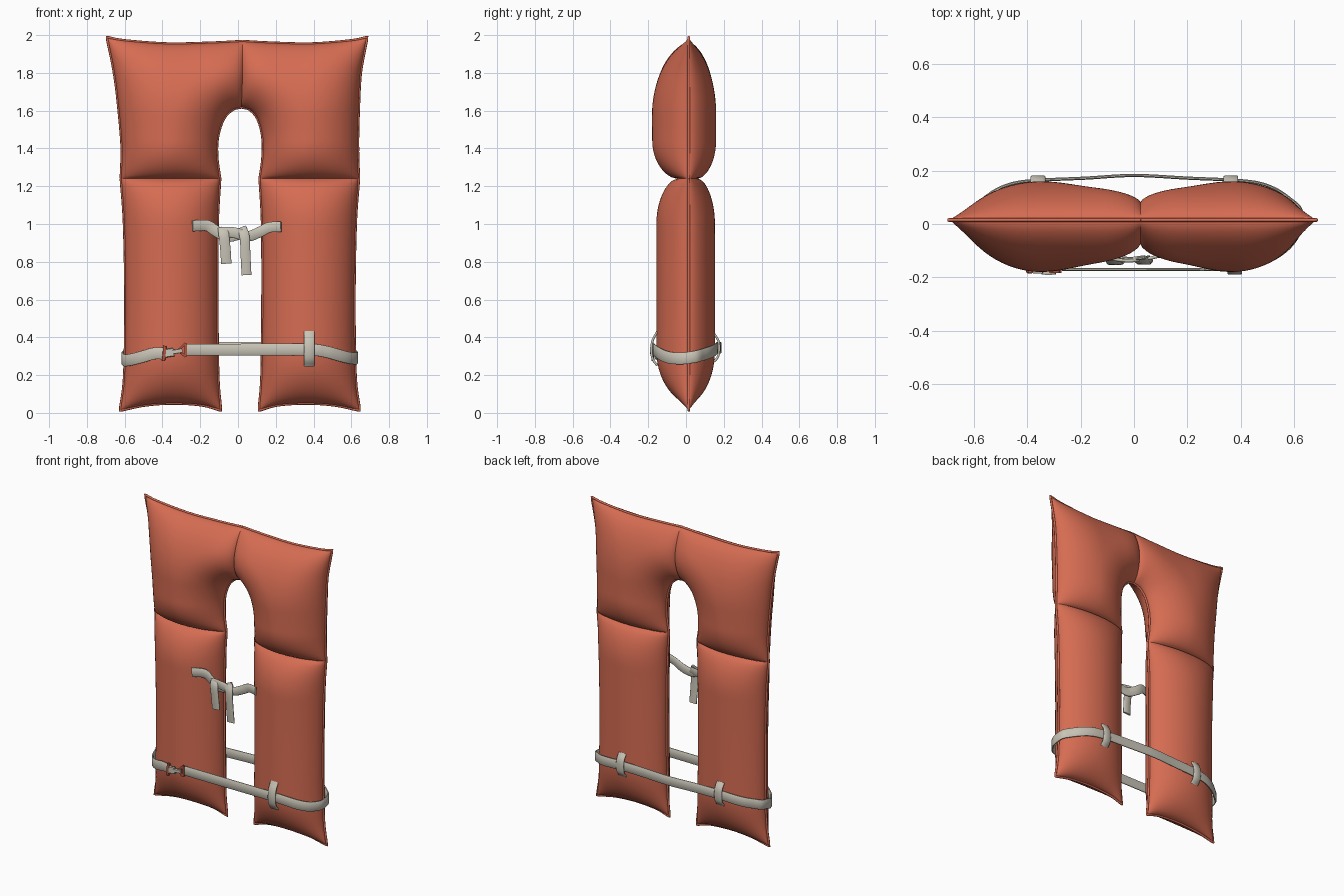
import bpy, bmesh, math
from mathutils import Vector
from mathutils.geometry import intersect_point_line

if "Cube" in bpy.data.objects:
    bpy.data.objects.remove(bpy.data.objects["Cube"])


def material(name, rgb):
    m = bpy.data.materials.new(name)
    m.diffuse_color = (*rgb, 1)
    m.use_nodes = True
    m.node_tree.nodes["Principled BSDF"].inputs["Base Color"].default_value = m.diffuse_color
    return m


ORANGE = material("orange fabric", (0.67, 0.15, 0.085))
WEBBING = material("grey webbing", (0.58, 0.55, 0.47))
RED = material("red metal", (0.45, 0.09, 0.05))
SEAM_Y = 0.015


def add_object(name, bm, mat, angle=60):
    bmesh.ops.recalc_face_normals(bm, faces=bm.faces[:])
    me = bpy.data.meshes.new(name)
    bm.to_mesh(me)
    bm.free()
    me.materials.append(mat)
    ob = bpy.data.objects.new(name, me)
    bpy.context.collection.objects.link(ob)
    bpy.ops.object.select_all(action='DESELECT')
    ob.select_set(True)
    bpy.context.view_layer.objects.active = ob
    bpy.ops.object.shade_smooth_by_angle(angle=math.radians(angle))
    return ob


def spline(pts, steps=10):
    """Dense Catmull-Rom curve through the points."""
    p = [Vector(q) for q in pts]
    p = [2 * p[0] - p[1]] + p + [2 * p[-1] - p[-2]]
    out = []
    for i in range(1, len(p) - 2):
        a, b, c, d = p[i - 1:i + 3]
        for k in range(steps):
            t = k / steps
            out.append(0.5 * (2 * b + (c - a) * t + (2 * a - 5 * b + 4 * c - d) * t * t
                              + (3 * b - a - 3 * c + d) * t ** 3))
    return out + [p[-2]]


def at(line, t):
    """Point at fraction t of the line's length."""
    left = t * sum((b - a).length for a, b in zip(line, line[1:]))
    for a, b in zip(line, line[1:]):
        seg = (b - a).length
        if left <= seg and seg > 0:
            return a.lerp(b, left / seg)
        left -= seg
    return line[-1].copy()


def distance(p, line):
    best = 9
    for a, b in zip(line, line[1:]):
        if (b - a).length < 1e-7:
            continue
        q, t = intersect_point_line(p, a, b)
        q = a if t < 0 else b if t > 1 else q.to_2d()
        best = min(best, (p - q.to_2d()).length)
    return best


def bulge(d, radius, low):
    k = min(d / radius, 1)
    return low + (1 - low) * max(0, 1 - (1 - k) ** 2) ** 0.6


def place(x, y, z, side):
    """Left-half outline point to model space (the vest is slightly lopsided)."""
    k = min(max((z - 1.4) / 0.4, 0), 1)
    return Vector((-side * x + 0.01 + k * (0.015 - 0.03 * abs(x) / 0.69), y, z))


def cushion(name, outer, inner, bottom, top, seams, front, back, nu=28, nv=46):
    """Puffed pillow over a four-sided outline, made for both sides."""
    ease = lambda t: 0.4 * t + 0.6 * (1 - math.cos(math.pi * t)) / 2
    grid = []
    for j in range(nv + 1):
        v = ease(j / nv)
        o, i = at(outer, v), at(inner, v)
        for k in range(nu + 1):
            u = ease(k / nu)
            p = (o.lerp(i, u) + at(bottom, u).lerp(at(top, u), v)
                 - bottom[0].lerp(bottom[-1], u).lerp(top[0].lerp(top[-1], u), v))
            h = 1
            for line, radius, low in seams:
                h *= bulge(distance(p, line), radius, low)
            grid.append((p, h))
    for label, side in (("left", 1), ("right", -1)):
        bm = bmesh.new()
        for depth in (-front, back):
            vs = [bm.verts.new(place(p.x, SEAM_Y + depth * h, p.y, side)) for p, h in grid]
            for j in range(nv):
                for k in range(nu):
                    a = j * (nu + 1) + k
                    bm.faces.new((vs[a], vs[a + 1], vs[a + nu + 2], vs[a + nu + 1]))
        bmesh.ops.remove_doubles(bm, verts=bm.verts[:], dist=1e-4)
        add_object(f"{label}_{name}", bm, ORANGE, 80)


def piping(name, line):
    for label, side in (("left", 1), ("right", -1)):
        cu = bpy.data.curves.new(f"{label}_{name}", 'CURVE')
        cu.dimensions = '3D'
        cu.bevel_depth, cu.bevel_resolution, cu.use_fill_caps = 0.007, 2, True
        sp = cu.splines.new('POLY')
        sp.points.add(len(line) - 1)
        for pt, p in zip(sp.points, line):
            pt.co = (*place(p.x, SEAM_Y, p.y, side), 1)
        cu.materials.append(ORANGE)
        ob = bpy.data.objects.new(cu.name, cu)
        bpy.context.collection.objects.link(ob)
        bpy.ops.object.select_all(action='DESELECT')
        ob.select_set(True)
        bpy.context.view_layer.objects.active = ob
        bpy.ops.object.convert(target='MESH')


def ribbon(name, pts, width, across=(0, 0, 1), thick=0.012, mat=WEBBING):
    """Flat strap swept along a smooth path."""
    line = spline(pts, 6)
    bm = bmesh.new()
    rings = []
    for i, p in enumerate(line):
        t = (line[min(i + 1, len(line) - 1)] - line[max(i - 1, 0)]).normalized()
        w = Vector(across)
        w = (w - t * w.dot(t)).normalized()
        n = t.cross(w)
        rings.append([bm.verts.new(p + w * width / 2 * a + n * thick / 2 * b)
                      for a, b in ((-1, -.4), (-.85, -1), (.85, -1), (1, -.4),
                                   (1, .4), (.85, 1), (-.85, 1), (-1, .4))])
    for r, s in zip(rings, rings[1:]):
        for k in range(8):
            bm.faces.new((r[k], r[(k + 1) % 8], s[(k + 1) % 8], s[k]))
    bm.faces.new(rings[0])
    bm.faces.new(rings[-1])
    add_object(name, bm, mat, 50)


# Upper cushions: collar halves around the neck opening
outer = spline([(-.63, 1.24), (-.625, 1.4), (-.635, 1.6), (-.653, 1.8), (-.69, 1.99)])
arch = spline([(-.105, 1.24), (-.12, 1.35), (-.118, 1.46), (-.09, 1.555), (-.045, 1.605), (0, 1.618)])
seam = spline([(0, 1.618), (.004, 1.8), (0, 1.968)])
top = spline([(-.69, 1.99), (-.6, 1.972), (-.38, 1.955), (-.15, 1.96), (0, 1.968)])
waist = spline([(-.63, 1.24), (-.35, 1.24), (-.105, 1.24)])
cushion("upper_cushion", outer, arch + seam, waist, top,
        [(outer, .28, 0), (arch, .26, 0), (top, .38, 0), (waist, .2, .33), (seam, .15, .55)],
        0.195, 0.145)
piping("collar_piping", outer + top[1:])
piping("neck_piping", arch)

# Lower cushions: chest panels
outer = spline([(-.635, .012), (-.612, .2), (-.606, .6), (-.613, 1.0), (-.63, 1.24)])
inner = spline([(-.1, .012), (-.115, .2), (-.12, .6), (-.118, 1.0), (-.105, 1.24)])
bottom = spline([(-.635, .012), (-.5, .04), (-.35, .05), (-.2, .04), (-.1, .012)])
cushion("lower_cushion", outer, inner, bottom, waist,
        [(outer, .25, 0), (inner, .25, 0), (bottom, .28, 0), (waist, .24, .36)], 0.172, 0.138)
piping("chest_piping", outer[::-1] + bottom[1:] + inner[1:])

# Waist belt, wrapped round both panels
wrap = [(.36, -.17, .335), (.46, -.157, .325), (.53, -.127, .306), (.585, -.085, .292),
        (.622, -.03, .288), (.63, .015, .292), (.622, .06, .30), (.585, .094, .31),
        (.53, .131, .322), (.46, .155, .335), (.36, .165, .343), (.2, .172, .345)]
mirrored = [(.02 - x, y, z - .01 * (y < 0)) for x, y, z in wrap[::-1]]
ribbon("waist_belt", [(-.27, -.17, .335), (0, -.17, .335)] + wrap + [(0, .182, .345)]
       + mirrored[:-1] + [(-.385, -.167, .313)], 0.062)

# Belt keepers: one in front, two behind
ribbon("front_keeper", [(.377, -.152, .25), (.377, -.176, .285), (.377, -.184, .335),
                        (.377, -.176, .385), (.377, -.152, .43)], 0.055, (1, 0, 0))
for label, x in (("left", -.36), ("right", .363)):
    ribbon(label + "_back_keeper", [(x, .148, .27), (x, .17, .3), (x, .176, .345), (x, .17, .385),
                                    (x, .148, .42)], 0.055, (1, 0, 0))

# Clip: slide bar, tapered hook and triangular ring
ribbon("clip_slide", [(-.395, -.176, .275), (-.39, -.178, .315), (-.388, -.176, .355)], 0.018, (1, 0, 0), .014, RED)
ribbon("clip_body", [(-.385, -.176, .315), (-.36, -.178, .319), (-.34, -.178, .322)], 0.045, thick=0.016)
ribbon("clip_hook", [(-.345, -.18, .322), (-.32, -.182, .326), (-.295, -.18, .33)], 0.022, thick=0.018)
corners = [(-.318, -.178, .33), (-.277, -.178, .368), (-.277, -.178, .298)]
for i in range(3):
    a, b = Vector(corners[i]), Vector(corners[(i + 1) % 3])
    ribbon(f"clip_ring_side_{i + 1}", [a, (a + b) / 2, b], 0.012, (0, 1, 0), 0.012, RED)

# Chest tie: two crossing bands and two hanging tails
ribbon("left_tie", [(-.24, -.142, .99), (-.165, -.118, .992), (-.12, -.115, .965), (-.06, -.125, .935),
                    (0, -.13, .945), (.05, -.125, .965)], 0.058)
ribbon("right_tie", [(.228, -.138, .985), (.165, -.118, .982), (.11, -.118, .955), (.05, -.13, .935),
                     (-.02, -.138, .955), (-.09, -.13, .958)], 0.055)
ribbon("left_tie_tail", [(-.08, -.125, .98), (-.075, -.145, .94), (-.067, -.146, .87), (-.062, -.142, .79)],
       0.055, (1, 0, 0))
ribbon("right_tie_tail", [(.02, -.125, .98), (.035, -.145, .93), (.04, -.144, .83), (.045, -.138, .73)],
       0.052, (1, 0, 0))
